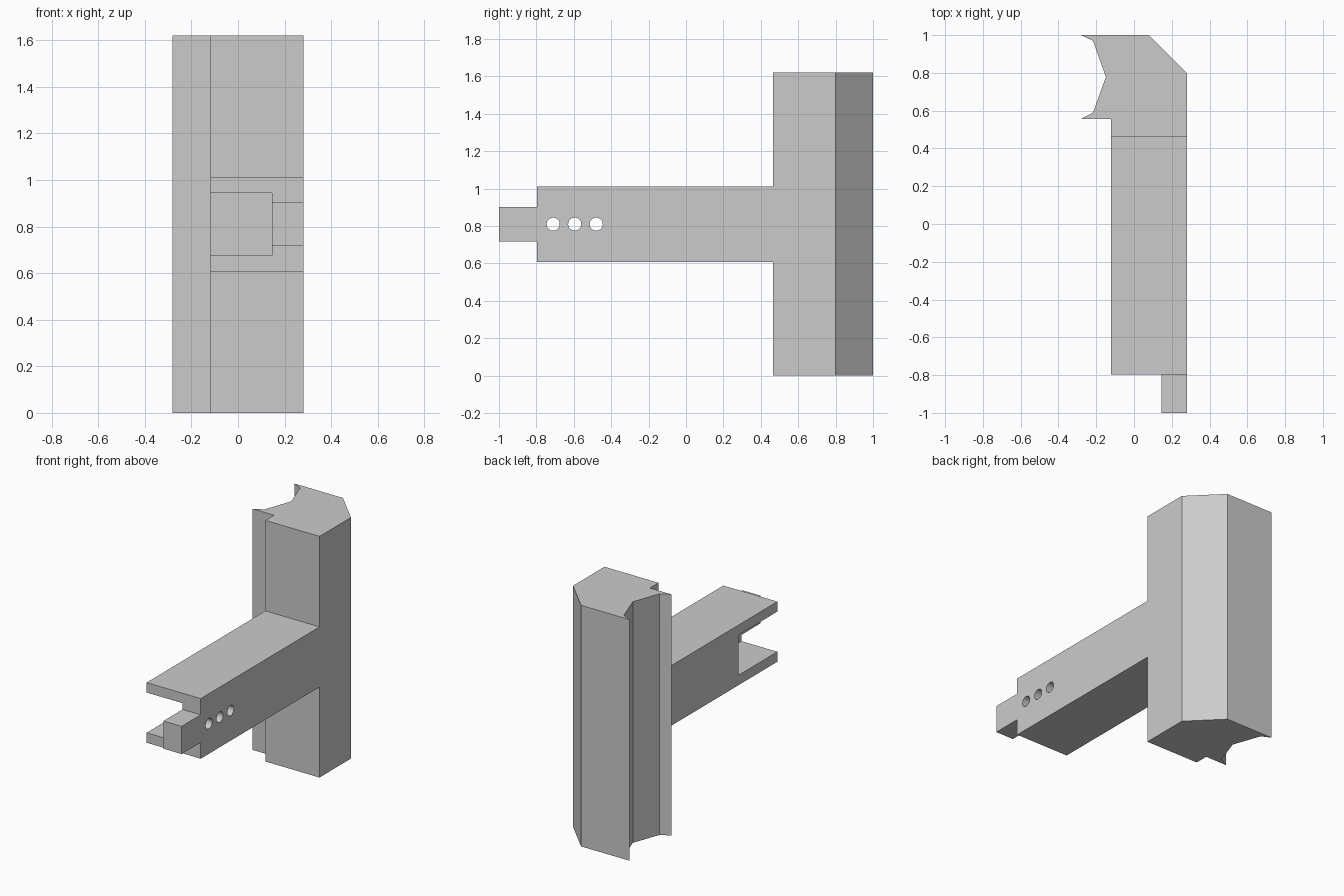
import bpy
import bmesh
import math
from mathutils import Matrix

default = bpy.data.objects.get("Cube")
if default:
    bpy.data.objects.remove(default, do_unlink=True)

grey = bpy.data.materials.new("plain grey")
grey.use_nodes = True
colour = (0.6, 0.6, 0.6, 1)
grey.diffuse_color = colour
grey.node_tree.nodes["Principled BSDF"].inputs["Base Color"].default_value = colour

# Overall layout
HEIGHT = 1.62
MID = HEIGHT / 2
SIDE = 0.281      # outer face shared by column, arm and tab
INNER = -0.121    # inner face of the arm
ARM_END = -0.797


def add_object(name, bm):
    bmesh.ops.recalc_face_normals(bm, faces=bm.faces)
    mesh = bpy.data.meshes.new(name)
    bm.to_mesh(mesh)
    bm.free()
    mesh.materials.append(grey)
    obj = bpy.data.objects.new(name, mesh)
    bpy.context.collection.objects.link(obj)
    return obj


def prism(name, outline, height):
    bm = bmesh.new()
    base = bm.faces.new([bm.verts.new((x, y, 0)) for x, y in outline])
    top = bmesh.ops.extrude_face_region(bm, geom=[base])["geom"]
    verts = [v for v in top if isinstance(v, bmesh.types.BMVert)]
    bmesh.ops.translate(bm, verts=verts, vec=(0, 0, height))
    return add_object(name, bm)


def box(name, x0, x1, y0, y1, tall):
    """Box centred on the arm's mid height."""
    bm = bmesh.new()
    place = Matrix.Translation(((x0 + x1) / 2, (y0 + y1) / 2, MID))
    size = Matrix.Diagonal((x1 - x0, y1 - y0, tall, 1))
    bmesh.ops.create_cube(bm, size=1, matrix=place @ size)
    return add_object(name, bm)


def combine(body, other, operation):
    mod = body.modifiers.new(operation.lower(), "BOOLEAN")
    mod.operation = operation
    mod.solver = "EXACT"
    mod.object = other
    bpy.context.view_layer.update()
    graph = bpy.context.evaluated_depsgraph_get()
    mesh = bpy.data.meshes.new_from_object(body.evaluated_get(graph))
    body.modifiers.clear()
    body.data = mesh
    bpy.data.objects.remove(other, do_unlink=True)


# Upright column with a chamfered corner and a grooved inner side
body = prism("bracket_body", [
    (-SIDE, 1), (0.08, 1), (SIDE, 0.798), (SIDE, 0.464), (INNER, 0.464),
    (INNER, 0.556), (-SIDE, 0.556), (-0.217, 0.59), (-0.149, 0.778),
    (-0.217, 0.97)], HEIGHT)

# Arm and end tab
combine(body, box("arm", INNER, SIDE, ARM_END, 0.6, 0.404), "UNION")
combine(body, box("end_tab", 0.146, SIDE, -1, ARM_END + 0.1, 0.186), "UNION")

# Pocket open at the arm's end and inner side
combine(body, box("pocket_cutter", -0.4, 0.146, -1.2, -0.386, 0.27), "DIFFERENCE")

# Row of pin holes through the pocket wall
for i in range(3):
    bm = bmesh.new()
    place = Matrix.Translation((0.2, -0.71 + i * 0.115, MID))
    bmesh.ops.create_cone(bm, cap_ends=True, segments=32, radius1=0.035,
                          radius2=0.035, depth=0.4,
                          matrix=place @ Matrix.Rotation(math.pi / 2, 4, "Y"))
    combine(body, add_object("hole_cutter", bm), "DIFFERENCE")

# Sharp edges with smooth hole walls
bpy.ops.object.select_all(action="DESELECT")
body.select_set(True)
bpy.context.view_layer.objects.active = body
bpy.ops.object.shade_smooth_by_angle(angle=math.radians(30))
